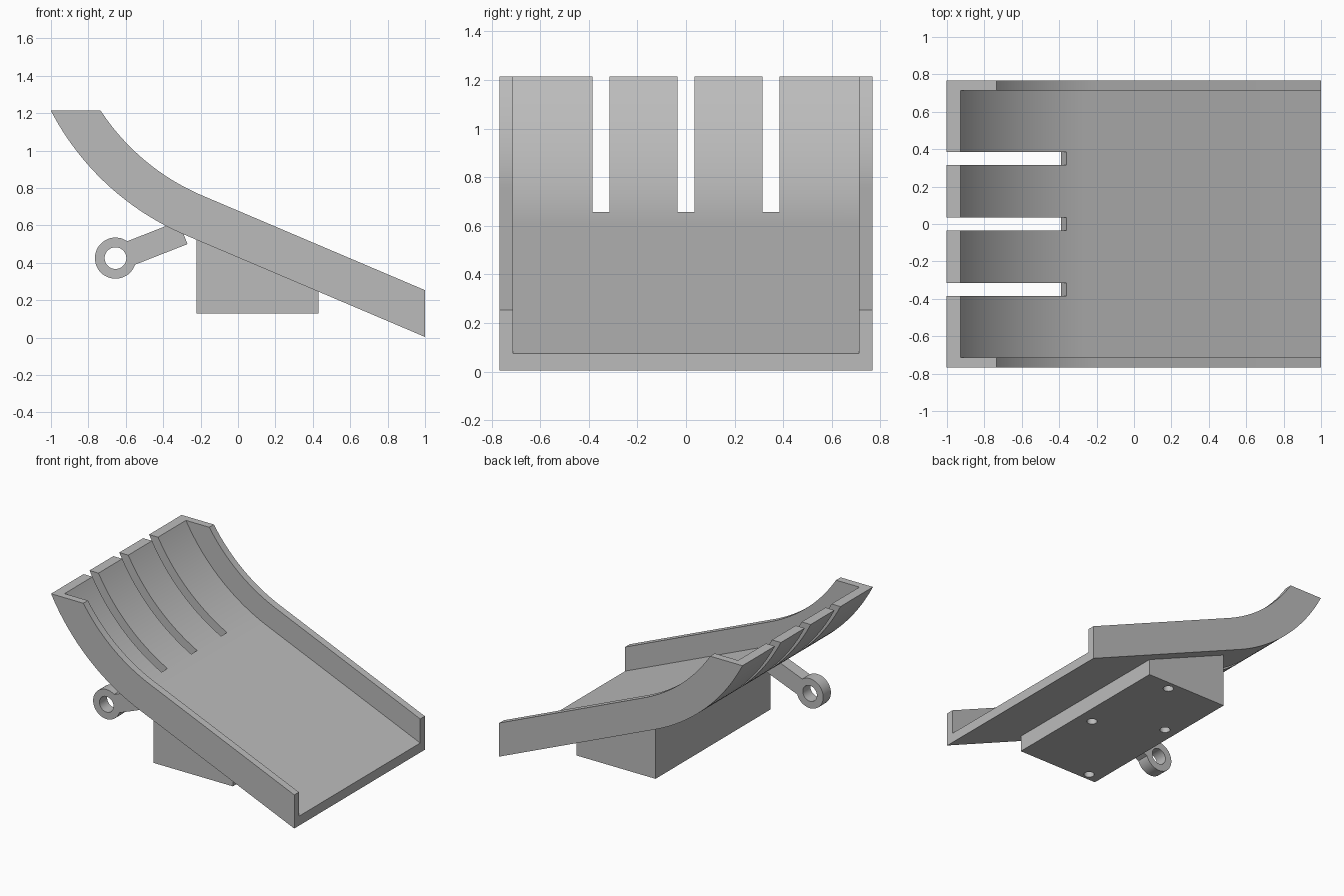
import bpy, bmesh, math
from mathutils import Vector

cube = bpy.data.objects.get("Cube")
if cube:
    bpy.data.objects.remove(cube)

grey = bpy.data.materials.new("plain grey")
grey.use_nodes = True
colour = (0.5, 0.5, 0.5, 1)
grey.diffuse_color = colour
grey.node_tree.nodes["Principled BSDF"].inputs["Base Color"].default_value = colour

# Tray path: straight ramp rising into an arc, measured by depth above the underside
SLOPE = math.atan(0.425)
CX, CZ, RADIUS, RIM = 0.285, 1.882, 1.449, 1.215
ARC_STEPS = 32


def arc_point(radius, angle):
    return (CX - radius * math.sin(angle), CZ - radius * math.cos(angle))


def tray_path(depth):
    r = RADIUS - depth
    start = arc_point(r, SLOPE)
    points = [(1, start[1] - (1 - start[0]) * math.tan(SLOPE))]
    end = math.acos((CZ - RIM) / r)
    for i in range(ARC_STEPS + 1):
        points.append(arc_point(r, SLOPE + (end - SLOPE) * i / ARC_STEPS))
    return points


def finish(name, bm):
    bmesh.ops.recalc_face_normals(bm, faces=bm.faces)
    mesh = bpy.data.meshes.new(name)
    bm.to_mesh(mesh)
    bm.free()
    mesh.materials.append(grey)
    obj = bpy.data.objects.new(name, mesh)
    bpy.context.collection.objects.link(obj)
    return obj


def prism(name, profile, y0, y1):
    """Extrude an xz outline from y0 to y1."""
    bm = bmesh.new()
    face = bm.faces.new([bm.verts.new((x, y0, z)) for x, z in profile])
    out = bmesh.ops.extrude_face_region(bm, geom=[face])
    verts = [v for v in out["geom"] if isinstance(v, bmesh.types.BMVert)]
    bmesh.ops.translate(bm, verts=verts, vec=(0, y1 - y0, 0))
    return finish(name, bm)


def circle(x, z, r, n=48):
    return [(x + r * math.cos(math.tau * i / n), z + r * math.sin(math.tau * i / n))
            for i in range(n)]


def boolean(obj, tool, operation):
    mod = obj.modifiers.new(operation.lower(), "BOOLEAN")
    mod.operation, mod.solver, mod.object = operation, "EXACT", tool
    bpy.context.view_layer.objects.active = obj
    bpy.ops.object.modifier_apply(modifier=mod.name)
    bpy.data.objects.remove(tool)


def smooth(obj):
    bpy.ops.object.select_all(action="DESELECT")
    obj.select_set(True)
    bpy.context.view_layer.objects.active = obj
    bpy.ops.object.shade_smooth_by_angle(angle=math.radians(25))


# Tray: U section lofted along the path
OUT, INN, FLOOR, WALL = 0.767, 0.713, 0.065, 0.23
half = [(OUT, 0), (OUT, WALL), (INN, WALL), (INN, FLOOR)]
section = half + [(-y, d) for y, d in reversed(half)]
bm = bmesh.new()
rails = [[bm.verts.new((x, y, z)) for x, z in tray_path(d)] for y, d in section]
for a, b in zip(rails, rails[1:] + rails[:1]):
    for i in range(len(a) - 1):
        bm.faces.new((a[i], a[i + 1], b[i + 1], b[i]))
for end in (0, -1):
    bm.faces.new([rail[end] for rail in rails])
tray = finish("tray", bm)

# Three slots through the curved floor
slot_angle = math.asin(0.466)
slot = [arc_point(RADIUS + 0.2, slot_angle), arc_point(RADIUS - 0.35, slot_angle),
        (-0.4, 1.5), (-1.3, 1.5), (-1.3, 0.4)]
for y in (-0.35, 0, 0.35):
    boolean(tray, prism("slot_cutter", slot, y - 0.035, y + 0.035), "DIFFERENCE")
smooth(tray)

# Wedge base with four screw holes underneath
base = prism("base_block", [(-0.222, 0.13), (0.43, 0.13), (0.43, 0.265), (-0.222, 0.54)],
             -0.675, 0.675)
for x, y in ((0.21, 0.61), (0.32, -0.06), (-0.13, 0.17), (-0.125, -0.62)):
    bm = bmesh.new()
    bmesh.ops.create_cone(bm, cap_ends=True, segments=24, radius1=0.035,
                          radius2=0.035, depth=0.16)
    bmesh.ops.translate(bm, verts=bm.verts, vec=(x, y, 0.13))
    boolean(base, finish("hole_cutter", bm), "DIFFERENCE")
smooth(base)

# Pivot arm with a ring at its end
Y0, Y1 = -0.61, -0.52
ring = prism("pivot_arm", circle(-0.655, 0.425, 0.11), Y0, Y1)
along = Vector((math.cos(0.374), math.sin(0.374)))
across = Vector((-along.y, along.x)) * 0.132
corner = Vector((-0.27, 0.5))
root = corner - along * 0.38
arm = [root, corner, corner + across, root + across]
boolean(ring, prism("arm_bar", arm, Y0, Y1), "UNION")
boolean(ring, prism("eye_cutter", circle(-0.655, 0.425, 0.058), Y0 - 0.1, Y1 + 0.1), "DIFFERENCE")
smooth(ring)
